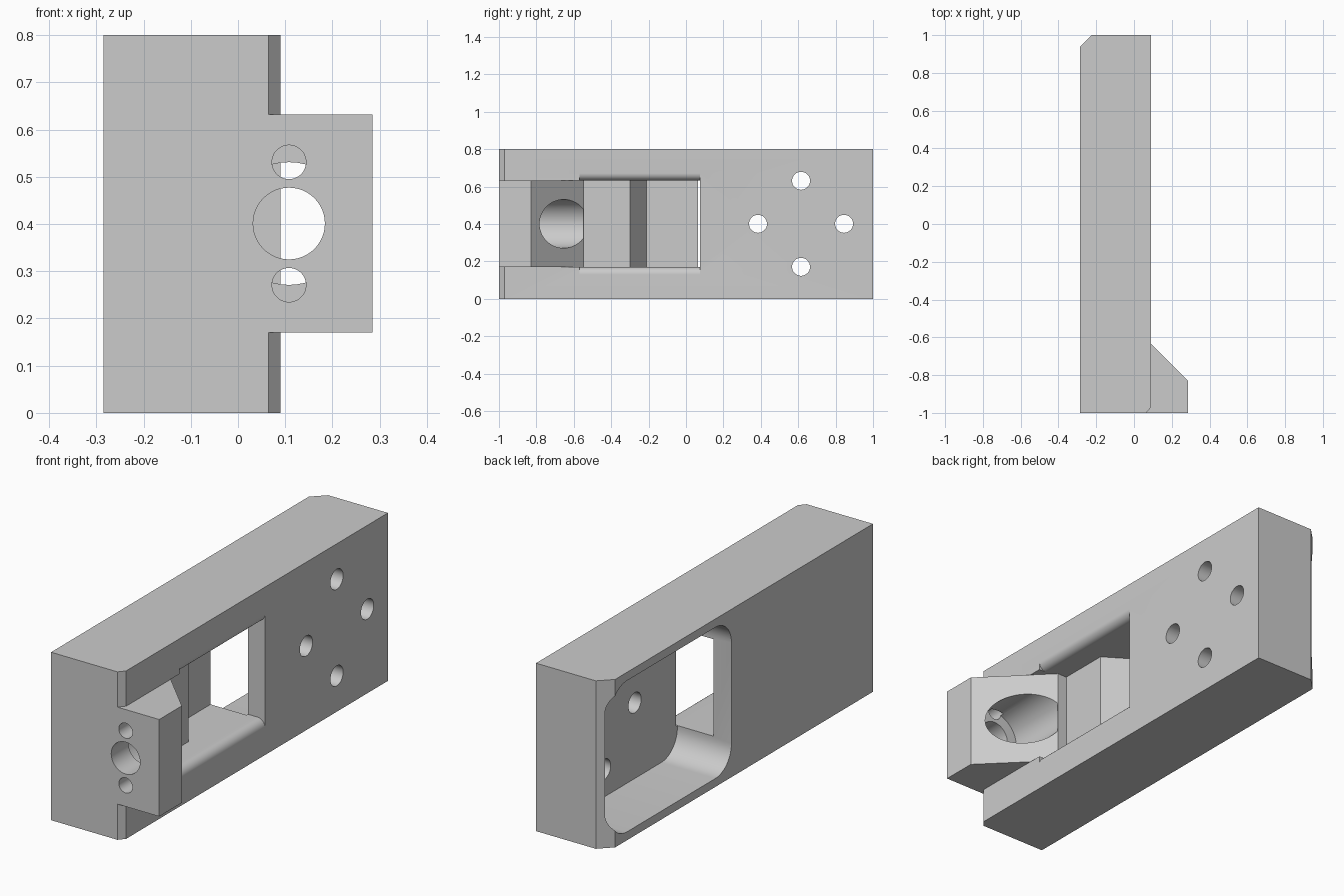
import bpy, bmesh, math

if "Cube" in bpy.data.objects:
    bpy.data.objects.remove(bpy.data.objects["Cube"])

metal = bpy.data.materials.new("light_grey_metal")
metal.use_nodes = True
GREY = (0.6, 0.6, 0.6, 1)
metal.diffuse_color = GREY
metal.node_tree.nodes["Principled BSDF"].inputs["Base Color"].default_value = GREY


def prism(name, outline, lo, hi, axis):
    """Extrude a 2D outline along an axis; outline uses the other two axes in order."""
    place = {"x": lambda a, b, h: (h, a, b),
             "y": lambda a, b, h: (a, h, b),
             "z": lambda a, b, h: (a, b, h)}[axis]
    bm = bmesh.new()
    ends = [[bm.verts.new(place(a, b, h)) for a, b in outline] for h in (lo, hi)]
    bm.faces.new(ends[0])
    bm.faces.new(ends[1])
    n = len(outline)
    for i in range(n):
        j = (i + 1) % n
        bm.faces.new((ends[0][i], ends[0][j], ends[1][j], ends[1][i]))
    bmesh.ops.recalc_face_normals(bm, faces=bm.faces)
    mesh = bpy.data.meshes.new(name)
    bm.to_mesh(mesh)
    bm.free()
    mesh.materials.append(metal)
    obj = bpy.data.objects.new(name, mesh)
    bpy.context.collection.objects.link(obj)
    return obj


def arc(ca, cb, r, start, end, steps=12):
    angles = [math.radians(start + (end - start) * i / steps) for i in range(steps + 1)]
    return [(ca + r * math.cos(t), cb + r * math.sin(t)) for t in angles]


def circle(ca, cb, r):
    return arc(ca, cb, r, 0, 352.5, 47)


def rect(a0, a1, b0, b1):
    return [(a0, b0), (a1, b0), (a1, b1), (a0, b1)]


def rounded_rect(a0, a1, b0, b1, r):
    return (arc(a1 - r, b1 - r, r, 0, 90) + arc(a0 + r, b1 - r, r, 90, 180)
            + arc(a0 + r, b0 + r, r, 180, 270) + arc(a1 - r, b0 + r, r, 270, 360))


def combine(target, tool, operation):
    mod = target.modifiers.new(tool.name, "BOOLEAN")
    mod.operation, mod.solver, mod.object = operation, "EXACT", tool
    bpy.context.view_layer.objects.active = target
    bpy.ops.object.modifier_apply(modifier=mod.name)
    bpy.data.objects.remove(tool)


# Main bar, chamfered at one front and one rear corner
LOW, HIGH, MID = 0.17, 0.632, 0.401
body = prism("bracket_body", [(-0.285, -1), (0.065, -1), (0.09, -0.97), (0.09, 1),
                              (-0.225, 1), (-0.285, 0.94)], 0, 0.8, "z")

# Lug at the front
combine(body, prism("lug", rect(-0.1, 0.285, -1, -0.5), LOW, HIGH, "z"), "UNION")

# Stepped channel with the sloping back of the lug
channel = [(0.385, -0.93), (0, -0.545), (-0.05, -0.545), (-0.05, -0.3),
           (-0.19, -0.21), (-0.19, 0.075), (0.385, 0.075)]
combine(body, prism("channel", channel, LOW, HIGH, "z"), "DIFFERENCE")

# Rounded rims along the channel
R = 0.04
rims = ([(0.2, LOW - R)] + arc(0.09 - R, LOW - R, R, 0, 90)
        + arc(0.09 - R, HIGH + R, R, 270, 360) + [(0.2, HIGH + R)])
combine(body, prism("channel_rims", rims, -0.57, 0.075, "y"), "DIFFERENCE")

# Rounded pocket on the other side, breaking into the channel
pocket = rounded_rect(0.065, 0.972, 0.04, 0.76, 0.12)
combine(body, prism("pocket", pocket, -0.4, 0, "x"), "DIFFERENCE")

# Four mounting holes in the pocket floor
for dy, dz in ((1, 0), (-1, 0), (0, 1), (0, -1)):
    hole = circle(0.615 + 0.23 * dy, MID + 0.23 * dz, 0.048)
    combine(body, prism("mount_hole", hole, -0.05, 0.2, "x"), "DIFFERENCE")

# Counterbored main hole and two blind holes in the lug
HOLE_X = 0.108
for dz, radius, start, end in ((0, 0.076, -1.1, -0.5), (0, 0.13, -0.87, -0.547),
                               (0.13, 0.036, -1.1, -0.85), (-0.13, 0.036, -1.1, -0.85)):
    hole = circle(HOLE_X, MID + dz, radius)
    combine(body, prism("lug_hole", hole, start, end, "y"), "DIFFERENCE")

# Smooth the curved walls, keep edges crisp
bpy.ops.object.select_all(action="DESELECT")
body.select_set(True)
bpy.context.view_layer.objects.active = body
bpy.ops.object.shade_smooth_by_angle(angle=math.radians(30))
